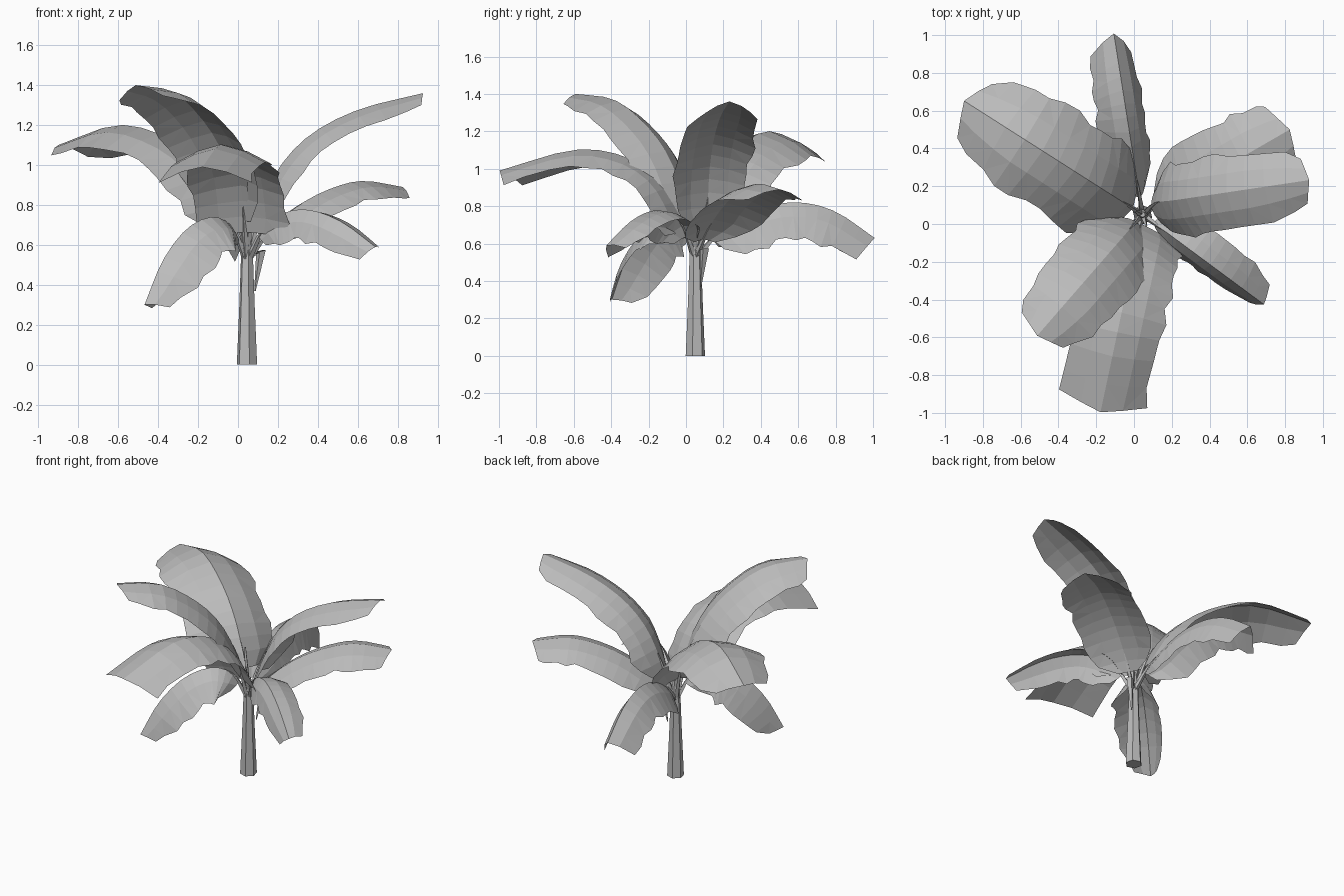
import bpy, bmesh, math, random
from mathutils import Vector

random.seed(4)
if "Cube" in bpy.data.objects:
    bpy.data.objects.remove(bpy.data.objects["Cube"])

grey = bpy.data.materials.new("plain_grey")
grey.use_nodes = True
grey.diffuse_color = (0.5, 0.5, 0.5, 1)
grey.node_tree.nodes["Principled BSDF"].inputs["Base Color"].default_value = grey.diffuse_color

CROWN = Vector((0.045, 0.05, 0))
ROWS = 13


def finish(bm, name):
    mesh = bpy.data.meshes.new(name)
    bm.to_mesh(mesh)
    bm.free()
    mesh.materials.append(grey)
    obj = bpy.data.objects.new(name, mesh)
    bpy.context.collection.objects.link(obj)
    return obj


def spline(points, t):
    """Smooth point at t along evenly spaced control points."""
    f = t * (len(points) - 1)
    i = min(int(f), len(points) - 2)
    f -= i
    b, c = points[i], points[i + 1]
    a = points[i - 1] if i else b * 2 - c
    d = points[i + 2] if i + 2 < len(points) else c * 2 - b
    return b + (c - a) * f / 2 + (a - b * 2.5 + c * 2 - d / 2) * f**2 + (b * 3 - a - c * 3 + d) * f**3 / 2


def bridge(bm, rings, closed):
    for lo, hi in zip(rings, rings[1:]):
        n = len(lo)
        for k in range(n if closed else n - 1):
            bm.faces.new((lo[k], lo[(k + 1) % n], hi[(k + 1) % n], hi[k]))


def tube(name, path, radii, sides):
    """Tapered tube with a capped bottom and top."""
    bm = bmesh.new()
    rings = []
    for i, p in enumerate(path):
        axis = (path[min(i + 1, len(path) - 1)] - path[max(i - 1, 0)]).normalized()
        u = axis.cross(Vector((0.3, 1, 0.1))).normalized()
        v = axis.cross(u)
        angles = [math.tau * k / sides for k in range(sides)]
        rings.append([bm.verts.new(p + (u * math.cos(a) + v * math.sin(a)) * radii[i]) for a in angles])
    bridge(bm, rings, True)
    bm.faces.new(rings[0][::-1])
    bm.faces.new(rings[-1])
    bmesh.ops.recalc_face_normals(bm, faces=bm.faces)
    return finish(bm, name)


def leaf(name, azimuth, half, base, tip, roll, fold, profile, shift=0):
    """Arched blade: profile holds distance and height along the midrib."""
    az, roll = math.radians(azimuth), math.radians(roll)
    out = Vector((math.cos(az), math.sin(az), 0))
    side = Vector((out.y, -out.x, 0))
    rib = [CROWN + out * r + Vector((0, 0, z)) for r, z in [(0.01, 0.53)] + profile]
    rib[1:] = [p + side * shift for p in rib[1:]]
    bm = bmesh.new()
    rows = []
    for i in range(ROWS):
        t = 0.12 + 0.88 * i / (ROWS - 1)
        p = spline(rib, t)
        along = (p - spline(rib, t - 0.03)).normalized()
        up = side.cross(along)
        across = side * math.cos(roll) - up * math.sin(roll)
        normal = up * math.cos(roll) + side * math.sin(roll)
        grow = min(1, base + (t - 0.12) / 0.17)
        taper = 1 - (1 - tip) * max(0, (t - 0.78) / 0.22) ** 1.5
        row = []
        for u in (-1, -0.5, 0, 0.5, 1):
            ragged = random.uniform(0.9, 1.06) if abs(u) == 1 else 1
            w = half * grow * taper * ragged
            q = p + across * u * w - normal * fold * abs(u) ** 1.5 * w
            if i == ROWS - 1:
                q -= along * abs(u) * 0.2 * half
            row.append(bm.verts.new(q))
        rows.append(row)
    bridge(bm, rows, False)
    bmesh.ops.triangulate(bm, faces=bm.faces)
    bmesh.ops.recalc_face_normals(bm, faces=bm.faces)
    if sum(f.normal.z for f in bm.faces) < 0:
        bmesh.ops.reverse_faces(bm, faces=bm.faces)
    finish(bm, name)
    # Stalk under the first part of the blade
    path = [spline(rib, k * 0.06) for k in range(5)]
    tube(name + "_stalk", path, [0.018, 0.015, 0.012, 0.008, 0.003], 4)


# Trunk and young centre shoots
tube("trunk", [CROWN + Vector((0, 0, z)) for z in (0, 0.3, 0.58, 0.66)], [0.053, 0.04, 0.03, 0.015], 6)
for k, (x, y, z) in enumerate([(-0.04, 0.02, 0.85), (0.02, -0.06, 0.76)]):
    tube(f"young_shoot_{k}", [CROWN + Vector((0, 0, 0.55)), CROWN + Vector((x, y, z))], [0.02, 0.006], 4)

# Dry stub hanging beside the trunk
stub = [CROWN + Vector((d, d * 0.7, z)) for d, z in ((0.01, 0.54), (0.07, 0.57), (0.04, 0.37))]
tube("dry_stub", stub, [0.015, 0.025, 0.004], 4)

# Leaves: azimuth, half width, base and tip fractions, roll, fold, midrib profile
leaf("leaf_back_right", 147.5, 0.28, 0.6, 0.62, 3, 0.45,
     [(0.1, 0.8), (0.25, 1.0), (0.48, 1.14), (0.77, 1.2), (1.12, 1.1)])
leaf("leaf_front_right_high", 229, 0.23, 0.4, 0.65, 4, 0.42,
     [(0.08, 0.84), (0.2, 1.08), (0.37, 1.25), (0.58, 1.37), (0.85, 1.4)])
leaf("leaf_front", 258, 0.24, 0.85, 0.95, 0, 0.4,
     [(0.08, 0.75), (0.2, 0.95), (0.4, 1.07), (0.67, 1.1), (1.07, 0.99)])
leaf("leaf_front_left_low", -36.5, 0.125, 0.5, 0.6, 25, 0.9,
     [(0.12, 0.7), (0.27, 0.77), (0.42, 0.77), (0.6, 0.71), (0.8, 0.59)])
leaf("leaf_left_high", 8.5, 0.2, 0.45, 0.65, 0, 0.42,
     [(0.08, 0.8), (0.18, 1.0), (0.34, 1.16), (0.58, 1.28), (0.9, 1.36)], -0.05)
leaf("leaf_left_low", 30, 0.22, 0.3, 0.75, 0, 0.38,
     [(0.14, 0.68), (0.32, 0.81), (0.51, 0.89), (0.68, 0.92), (0.9, 0.89)])
leaf("leaf_back", 99, 0.13, 0.4, 0.85, 10, 1.4,
     [(0.15, 0.68), (0.35, 0.79), (0.56, 0.82), (0.76, 0.77), (0.97, 0.63)])
leaf("leaf_front_right_low", 221, 0.15, 0.4, 0.5, 8, 1.25,
     [(0.1, 0.69), (0.23, 0.74), (0.4, 0.68), (0.56, 0.52), (0.68, 0.3)])
